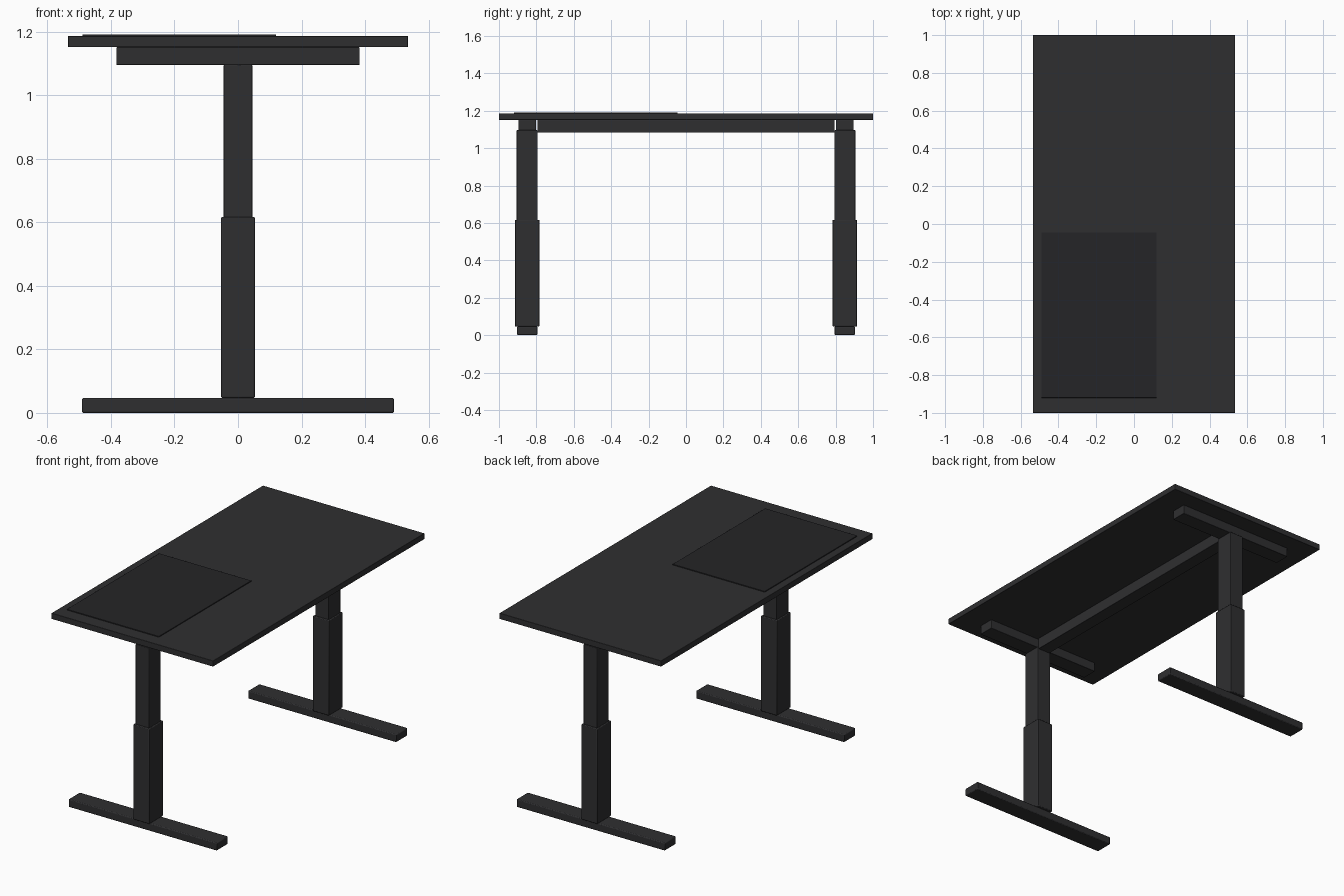
import bpy

if "Cube" in bpy.data.objects:
    bpy.data.objects.remove(bpy.data.objects["Cube"])


def material(name, color):
    m = bpy.data.materials.new(name)
    m.diffuse_color = (*color, 1)
    m.use_nodes = True
    m.node_tree.nodes["Principled BSDF"].inputs["Base Color"].default_value = m.diffuse_color
    return m


dark = material("dark_finish", (0.028, 0.028, 0.030))
darker = material("mat_finish", (0.018, 0.018, 0.020))


def box(name, x, y, z, bevel=0.003, mat=dark):
    """Softly bevelled box from (min, max) ranges."""
    ranges = (x, y, z)
    bpy.ops.mesh.primitive_cube_add(size=1, location=[(a + b) / 2 for a, b in ranges])
    o = bpy.context.object
    o.name = name
    o.scale = [b - a for a, b in ranges]
    bpy.ops.object.transform_apply(location=False, rotation=False, scale=True)
    b = o.modifiers.new("bevel", 'BEVEL')
    b.width = bevel
    b.segments = 2
    o.data.materials.append(mat)
    bpy.ops.object.shade_smooth_by_angle()
    return o


# Top board and desk mat
box("tabletop", (-0.535, 0.535), (-1, 1), (1.151, 1.186), 0.002)
box("desk_mat", (-0.49, 0.12), (-0.92, -0.045), (1.185, 1.191), 0.001, darker)

# Beam joining both legs under the top
box("cross_beam", (-0.04, 0.04), (-0.795, 0.795), (1.083, 1.151), 0.002)

# Telescopic legs, one at each end
for side, cy in (("left", -0.849), ("right", 0.849)):
    def part(name, hx, hy, z, bevel):
        box(f"{side}_{name}", (-hx, hx), (cy - hy, cy + hy), z, bevel)

    part("foot", 0.491, 0.054, (0, 0.047), 0.005)
    part("lower_column", 0.053, 0.066, (0.047, 0.617), 0.004)
    part("upper_column", 0.045, 0.056, (0.60, 1.096), 0.003)
    part("top_bracket", 0.383, 0.047, (1.095, 1.151), 0.002)
